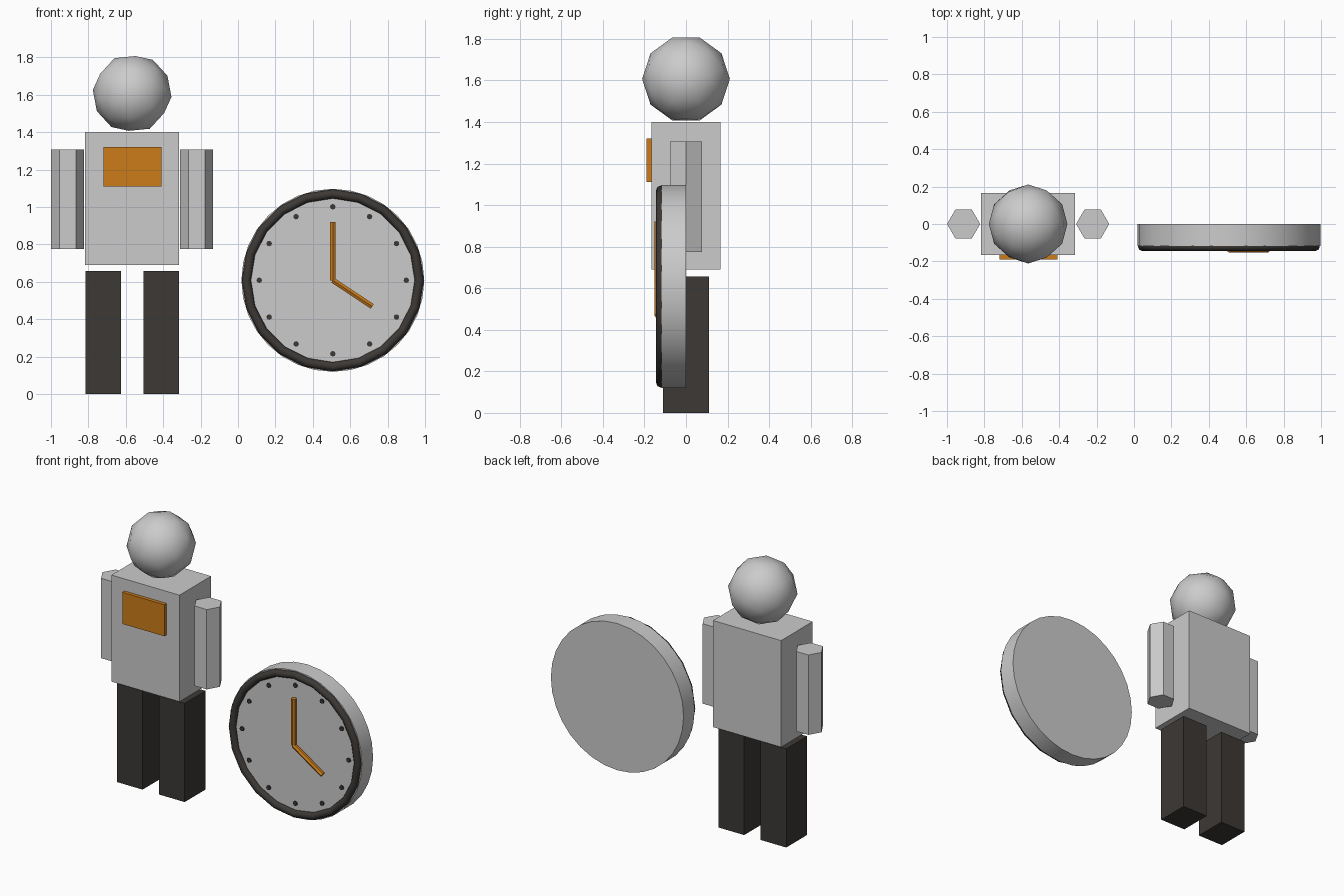
import bpy
from math import radians, sin, cos, pi

if "Cube" in bpy.data.objects:
    bpy.data.objects.remove(bpy.data.objects["Cube"])

dark = bpy.data.materials.new("dark")
dark.diffuse_color = (0.045, 0.04, 0.036, 1)
dark.use_nodes = True
dark.node_tree.nodes["Principled BSDF"].inputs["Base Color"].default_value = dark.diffuse_color
orange = bpy.data.materials.new("orange")
orange.diffuse_color = (0.6, 0.2, 0.01, 1)
orange.use_nodes = True
orange.node_tree.nodes["Principled BSDF"].inputs["Base Color"].default_value = orange.diffuse_color


def finish(name, mat=None, smooth=False):
    ob = bpy.context.object
    ob.name = name
    if mat:
        ob.data.materials.append(mat)
    if smooth:
        bpy.ops.object.shade_smooth_by_angle(angle=radians(50))
    return ob


def box(name, x0, x1, y0, y1, z0, z1, mat=None):
    bpy.ops.mesh.primitive_cube_add(
        size=1, location=((x0 + x1) / 2, (y0 + y1) / 2, (z0 + z1) / 2))
    ob = finish(name, mat)
    ob.scale = (x1 - x0, y1 - y0, z1 - z0)
    return ob


def cylinder(name, sides, r, depth, loc, rot=(0, 0, 0), mat=None, smooth=False):
    bpy.ops.mesh.primitive_cylinder_add(
        vertices=sides, radius=r, depth=depth, location=loc, rotation=rot)
    return finish(name, mat, smooth)


# Figure
FX = -0.566
box("torso", FX - 0.251, FX + 0.251, -0.166, 0.166, 0.69, 1.40)
box("chest_panel", -0.72, -0.41, -0.19, -0.16, 1.11, 1.32, orange)
for side, s in (("left", -1), ("right", 1)):
    x = FX + s * 0.155
    box(side + "_leg", x - 0.095, x + 0.095, -0.11, 0.11, 0, 0.657, dark)
    cylinder(side + "_arm", 6, 0.0885, 0.532, (FX + s * 0.345, 0, 1.041),
             (0, 0, pi / 6))
bpy.ops.mesh.primitive_ico_sphere_add(
    subdivisions=2, radius=0.211, location=(FX, 0, 1.607),
    rotation=(0, radians(31.72), 0))
finish("head", smooth=True)

# Clock body and rim
CX, CZ = 0.507, 0.608
cylinder("clock_body", 32, 0.489, 0.117, (CX, -0.0585, CZ), (pi / 2, 0, 0),
         smooth=True)
bpy.ops.mesh.primitive_torus_add(
    location=(CX, -0.12, CZ), rotation=(pi / 2, 0, 0), major_segments=20,
    minor_segments=8, major_radius=0.462, minor_radius=0.0245)
finish("clock_rim", dark, True)

# Hour markers
for i in range(12):
    a = i * pi / 6
    cylinder("hour_marker", 8, 0.015, 0.02,
             (CX + 0.393 * sin(a), -0.115, CZ + 0.393 * cos(a)),
             (pi / 2, 0, 0), dark)

# Hands, angle measured clockwise from the top
for name, length, deg in (("minute_hand", 0.312, 0), ("hour_hand", 0.253, 123.5)):
    a = radians(deg)
    cylinder(name, 6, 0.0165, length,
             (CX + sin(a) * length / 2, -0.135, CZ + cos(a) * length / 2),
             (0, a, 0), orange)
